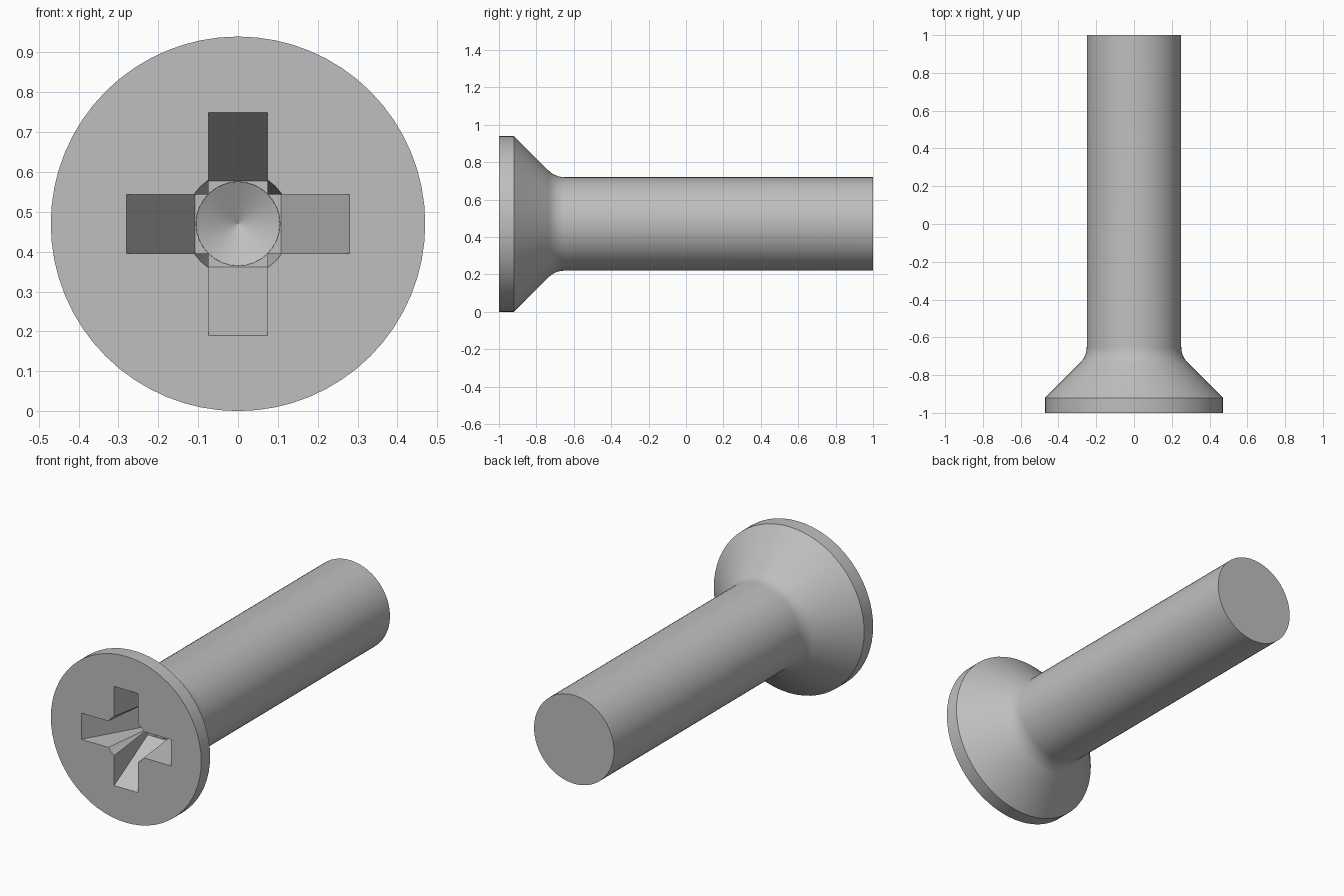
import bpy, bmesh, math

cube = bpy.data.objects.get("Cube")
if cube:
    bpy.data.objects.remove(cube)

AXIS_Z = 0.47
HEAD_R, SHAFT_R = 0.47, 0.25
FACE_Y = -1.0
DEPTH = 0.3          # recess depth of the cross arms
LIP = 0.05           # how far the cutters stick out of the face

steel = bpy.data.materials.new("grey steel")
steel.use_nodes = True
colour = (0.52, 0.52, 0.52, 1)
steel.diffuse_color = colour
steel.node_tree.nodes["Principled BSDF"].inputs["Base Color"].default_value = colour


def finish(bm, name):
    bmesh.ops.remove_doubles(bm, verts=bm.verts, dist=1e-5)
    bmesh.ops.recalc_face_normals(bm, faces=bm.faces)
    mesh = bpy.data.meshes.new(name)
    bm.to_mesh(mesh)
    bm.free()
    mesh.materials.append(steel)
    obj = bpy.data.objects.new(name, mesh)
    bpy.context.collection.objects.link(obj)
    return obj


def lathe(name, profile, sides):
    """Closed solid turned about the screw axis from (radius, y) points."""
    bm = bmesh.new()
    rings = []
    for r, y in profile:
        ring = []
        for i in range(sides):
            a = math.tau * i / sides
            ring.append(bm.verts.new((r * math.sin(a), y, AXIS_Z + r * math.cos(a))))
        rings.append(ring)
    for a, b in zip(rings, rings[1:]):
        for i in range(sides):
            j = (i + 1) % sides
            bm.faces.new((a[i], a[j], b[j], b[i]))
    bm.faces.new(rings[0])
    bm.faces.new(rings[-1])
    return finish(bm, name)


def arm_cutter(name, upright):
    """Tapered slot: wide at the face, narrow at the bottom."""
    half = 0.074
    slope = (0.28 - 0.108) / DEPTH
    outline = [(s * (0.28 - slope * d), FACE_Y + d)
               for d, s in ((-LIP, -1), (-LIP, 1), (DEPTH, 1), (DEPTH, -1))]
    bm = bmesh.new()
    sides = []
    for w in (-half, half):
        sides.append([bm.verts.new((w, y, AXIS_Z + u) if upright else (u, y, AXIS_Z + w))
                      for u, y in outline])
    a, b = sides
    bm.faces.new(a)
    bm.faces.new(b)
    for i in range(4):
        j = (i + 1) % 4
        bm.faces.new((a[i], a[j], b[j], b[i]))
    return finish(bm, name)


# Head, 45 degree countersink, fillet and shaft in one turned profile
FILLET = 0.12
fillet_y = -0.65
profile = [(HEAD_R, FACE_Y), (HEAD_R, -0.92)]
for k in range(7):
    a = math.radians(45 * (1 - k / 6))
    profile.append((SHAFT_R + FILLET * (1 - math.cos(a)), fillet_y - FILLET * math.sin(a)))
profile.append((SHAFT_R, 1.0))
screw = lathe("countersunk_screw", profile, 64)

# Cross recess: two tapered slots and a central tapered hole with a pointed floor
taper = (0.133 - 0.105) / DEPTH
core = lathe("recess_core_cutter",
             [(0.133 + taper * LIP, FACE_Y - LIP),
              (0.105, FACE_Y + DEPTH + 0.004),
              (0.0005, FACE_Y + DEPTH + 0.06)], 32)
cutters = [arm_cutter("recess_upright_cutter", True),
           arm_cutter("recess_level_cutter", False), core]
for cutter in cutters:
    mod = screw.modifiers.new(cutter.name, "BOOLEAN")
    mod.operation = "DIFFERENCE"
    mod.solver = "EXACT"
    mod.object = cutter

# Apply the cuts, then remove the cutters
bpy.context.view_layer.update()
evaluated = screw.evaluated_get(bpy.context.evaluated_depsgraph_get())
cut_mesh = bpy.data.meshes.new_from_object(evaluated)
screw.modifiers.clear()
screw.data = cut_mesh
for cutter in cutters:
    bpy.data.objects.remove(cutter)

bpy.context.view_layer.objects.active = screw
screw.select_set(True)
bpy.ops.object.shade_smooth_by_angle(angle=math.radians(25))
